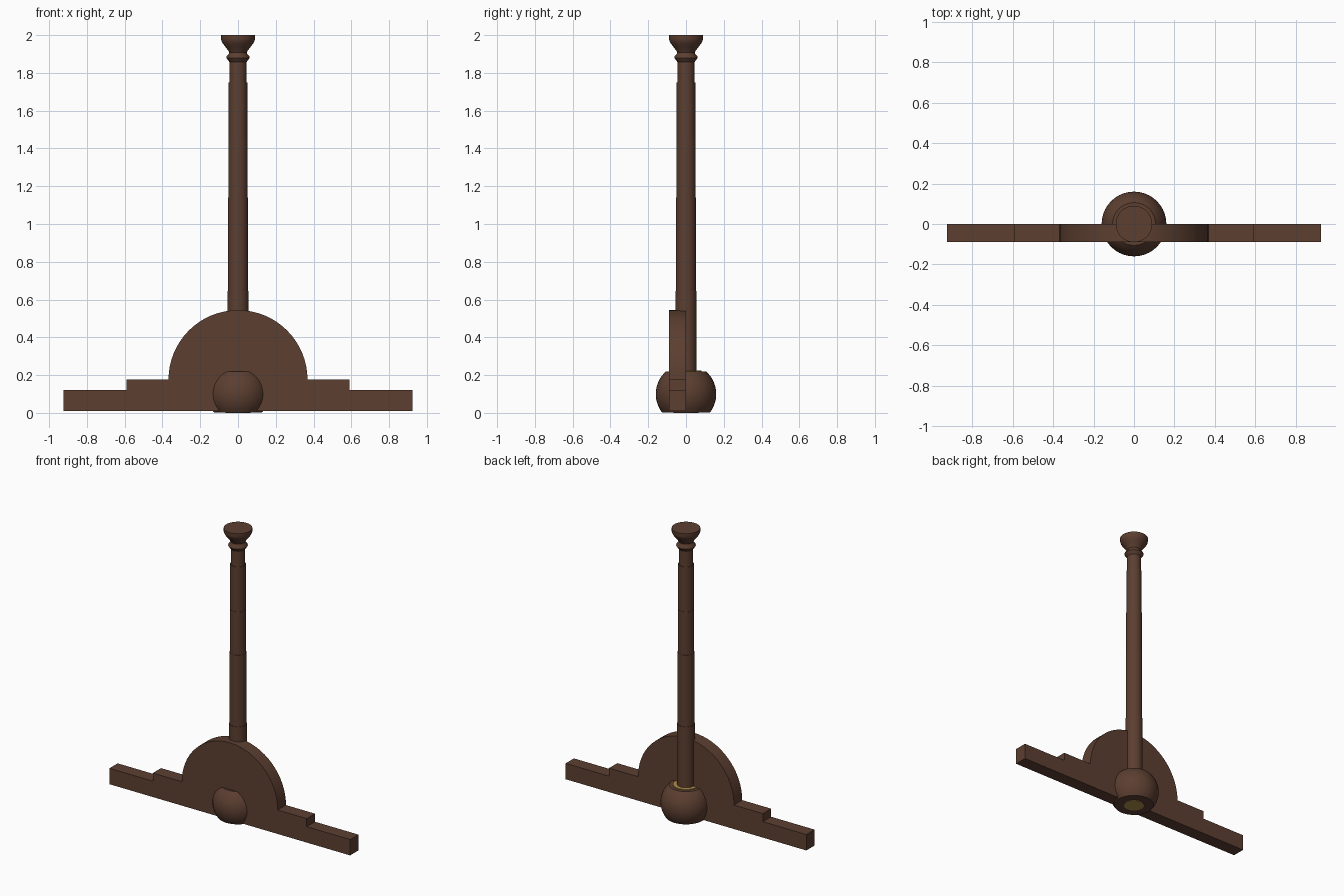
import bpy, bmesh
from math import sin, cos, pi, sqrt, radians

if "Cube" in bpy.data.objects:
    bpy.data.objects.remove(bpy.data.objects["Cube"], do_unlink=True)


def material(name, colour):
    mat = bpy.data.materials.new(name)
    mat.use_nodes = True
    mat.diffuse_color = (*colour, 1)
    mat.node_tree.nodes["Principled BSDF"].inputs["Base Color"].default_value = (*colour, 1)
    return mat


brown = material("dark brown", (0.107, 0.049, 0.030))
brass = material("brass", (0.42, 0.27, 0.07))


def finish(name, bm, mat, smooth=True):
    bmesh.ops.recalc_face_normals(bm, faces=bm.faces)
    mesh = bpy.data.meshes.new(name)
    bm.to_mesh(mesh)
    bm.free()
    mesh.materials.append(mat)
    obj = bpy.data.objects.new(name, mesh)
    bpy.context.collection.objects.link(obj)
    if smooth:
        bpy.ops.object.select_all(action='DESELECT')
        bpy.context.view_layer.objects.active = obj
        obj.select_set(True)
        bpy.ops.object.shade_smooth_by_angle(angle=radians(30))
    return obj


def lathe(name, profile, mat, sides=40):
    """Turn a (radius, height) profile around z and cap both ends."""
    bm = bmesh.new()
    rings = [[bm.verts.new((r * cos(2 * pi * i / sides), r * sin(2 * pi * i / sides), z))
              for i in range(sides)] for r, z in profile]
    for a, b in zip(rings, rings[1:]):
        for i in range(sides):
            j = (i + 1) % sides
            bm.faces.new((a[i], a[j], b[j], b[i]))
    bm.faces.new(rings[0])
    bm.faces.new(rings[-1])
    return finish(name, bm, mat)


# Stepped board with a half-round centre, extruded backwards
base, low, high, radius, steps = 0.01, 0.12, 0.176, 0.368, 32
outline = [(-0.923, base), (0.923, base), (0.923, low), (0.59, low), (0.59, high)]
outline += [(radius * cos(pi * i / steps), high + radius * sin(pi * i / steps))
            for i in range(steps + 1)]
outline += [(-0.59, high), (-0.59, low), (-0.923, low)]
bm = bmesh.new()
face = bm.faces.new([bm.verts.new((x, -0.09, z)) for x, z in outline])
extruded = bmesh.ops.extrude_face_region(bm, geom=[face])["geom"]
bmesh.ops.translate(bm, vec=(0, 0.09, 0),
                    verts=[v for v in extruded if isinstance(v, bmesh.types.BMVert)])
finish("stepped_board", bm, brown)

# Ball with its top and bottom cut flat
ball_r, centre, bottom, top, rows = 0.16, 0.1, 0.003, 0.22, 16
heights = [bottom + (top - bottom) * i / rows for i in range(rows + 1)]
lathe("ball_foot", [(sqrt(ball_r ** 2 - (z - centre) ** 2), z) for z in heights], brown)

# Brass washers above and below the ball
lathe("upper_washer", [(0.082, 0.218), (0.082, 0.224)], brass)
lathe("lower_washer", [(0.065, 0.0), (0.065, 0.006)], brass)

# Telescoping pole, each section slimmer than the one below
levels = [0.2, 0.645, 1.14, 1.44, 1.75, 1.87]
widths = [0.056, 0.0535, 0.0515, 0.0495, 0.0455]
for n, r in enumerate(widths):
    lathe(f"pole_section_{n + 1}", [(r, levels[n]), (r, levels[n + 1])], brown)

# Collar bead and flared cap
lathe("pole_cap", [(0.043, 1.855), (0.054, 1.868), (0.062, 1.88), (0.06, 1.888),
                   (0.049, 1.9), (0.047, 1.908), (0.053, 1.92), (0.066, 1.937),
                   (0.08, 1.955), (0.087, 1.968), (0.09, 1.978), (0.09, 2.0)], brown)
